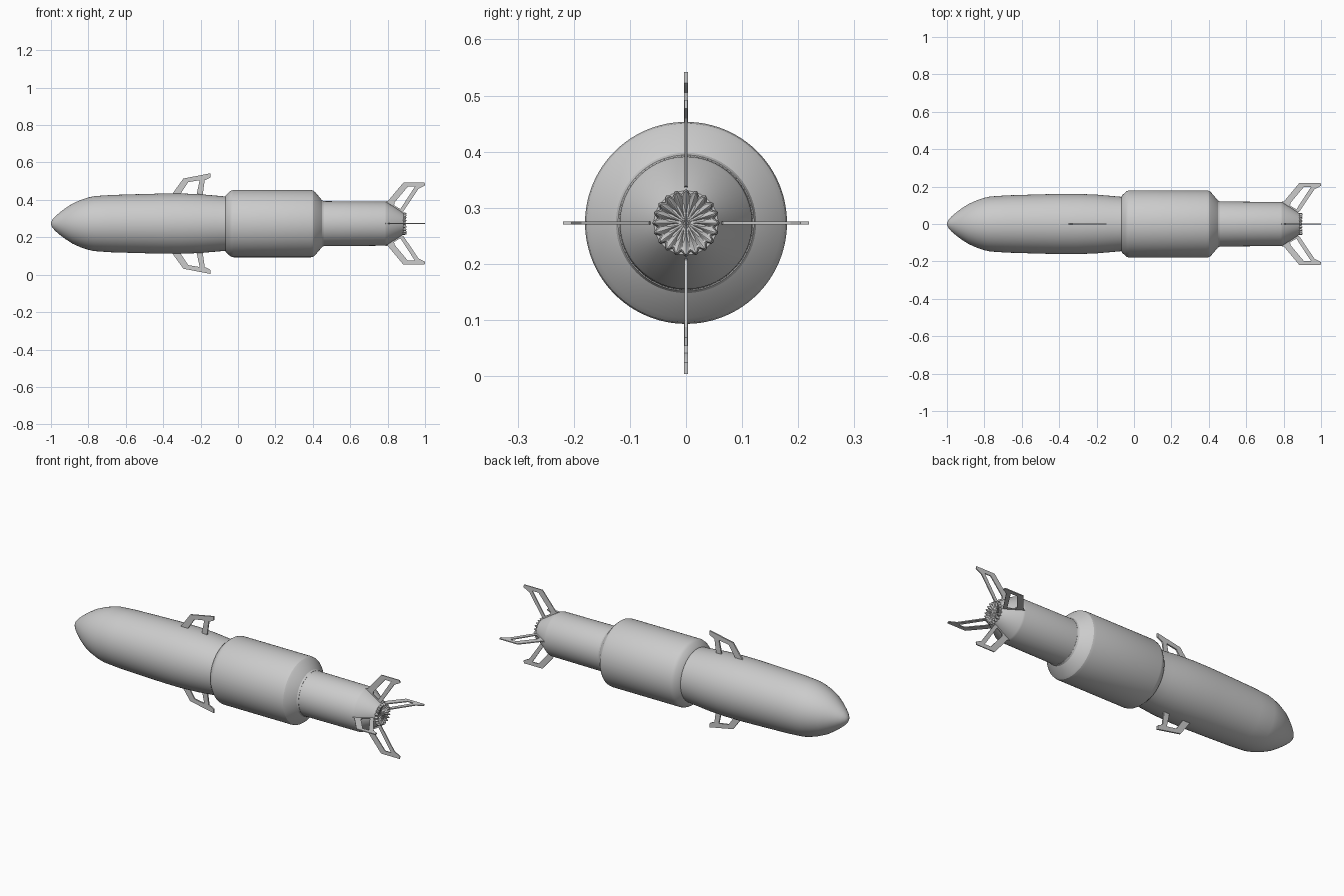
import bpy, bmesh, math
from math import sin, cos, pi

if "Cube" in bpy.data.objects:
    bpy.data.objects.remove(bpy.data.objects["Cube"])

AXIS = 0.273  # height of the long axis


def finish(name, bm, angle=25):
    bmesh.ops.recalc_face_normals(bm, faces=bm.faces)
    me = bpy.data.meshes.new(name)
    bm.to_mesh(me)
    bm.free()
    ob = bpy.data.objects.new(name, me)
    bpy.context.collection.objects.link(ob)
    ob.location.z = AXIS
    bpy.ops.object.select_all(action='DESELECT')
    ob.select_set(True)
    bpy.context.view_layer.objects.active = ob
    bpy.ops.object.shade_smooth_by_angle(angle=math.radians(angle))
    return ob


def lathe(name, profile, n=96, radius=lambda x, r, a: (x, r)):
    """Revolve (x, r) points around the x axis; radius() may ripple them."""
    bm = bmesh.new()
    rings = []
    for x, r in profile:
        if r == 0:
            rings.append([bm.verts.new((x, 0, 0))])
            continue
        ring = []
        for i in range(n):
            a = 2 * pi * i / n
            px, pr = radius(x, r, a)
            ring.append(bm.verts.new((px, pr * cos(a), pr * sin(a))))
        rings.append(ring)
    for p, q in zip(rings, rings[1:]):
        for i in range(n):
            j = (i + 1) % n
            f = [p[i % len(p)], p[j % len(p)], q[j % len(q)], q[i % len(q)]]
            bm.faces.new(list(dict.fromkeys(f)))
    return finish(name, bm)


def fin(name, outline, hole, half, turn):
    """Flat (x, r) plate with a window, turned around the long axis."""
    cu = bpy.data.curves.new(name, 'CURVE')
    cu.dimensions = '2D'
    cu.fill_mode = 'BOTH'
    cu.extrude = half
    for pts in (outline, hole):
        s = cu.splines.new('POLY')
        s.points.add(len(pts) - 1)
        for p, (x, r) in zip(s.points, pts):
            p.co = (x, r, 0, 1)
        s.use_cyclic_u = True
    tmp = bpy.data.objects.new(name + "_curve", cu)
    bpy.context.collection.objects.link(tmp)
    bpy.context.view_layer.update()
    me = bpy.data.meshes.new_from_object(
        tmp.evaluated_get(bpy.context.evaluated_depsgraph_get()))
    bpy.data.objects.remove(tmp)
    bm = bmesh.new()
    bm.from_mesh(me)
    bmesh.ops.remove_doubles(bm, verts=bm.verts, dist=1e-5)
    ob = finish(name, bm)
    ob.rotation_euler.x = pi / 2 + turn


# Nose and forward body
lathe("forward_body", [
    (-1, 0), (-.998, .010), (-.992, .022), (-.978, .038), (-.955, .058),
    (-.925, .081), (-.885, .107), (-.84, .127), (-.80, .140), (-.768, .147),
    (-.68, .153), (-.55, .157), (-.40, .161), (-.30, .161), (-.20, .157),
    (-.12, .150), (-.065, .145), (-.05, .144), (-.05, 0)])

# Wide middle barrel
lathe("middle_barrel", [
    (-.068, 0), (-.068, .146), (-.064, .153), (-.045, .171), (-.036, .177),
    (-.024, .180), (.388, .180), (.402, .177), (.412, .169), (.443, .133),
    (.449, .125), (.458, .121), (.458, 0)])

# Narrow tail section with tapered end
lathe("tail_section", [
    (.44, 0), (.44, .120), (.785, .118), (.795, .115), (.885, .057),
    (.885, 0)])


# Fluted exhaust nozzle with a rippled, dished face
def flutes(x, r, a):
    w = cos(20 * a)
    return x + .004 * w * (r < .054) * min(1, r / .03), r + .004 * w * (r > .05)


lathe("fluted_nozzle", [
    (.865, 0), (.868, .050), (.874, .056), (.892, .056), (.898, .052),
    (.893, .044), (.886, .030), (.884, .012), (.886, 0)], 240, flutes)

# Forward fins, top and bottom
for i in range(2):
    fin(f"forward_fin_{i + 1}",
        [(-.37, .145), (-.352, .158), (-.292, .241), (-.147, .269),
         (-.147, .249), (-.152, .244), (-.178, .232), (-.190, .145)],
        [(-.312, .152), (-.266, .222), (-.205, .232), (-.222, .152)],
        .004, pi * i)

# Tail fins, four around
for i in range(4):
    fin(f"tail_fin_{i + 1}",
        [(.785, .100), (.790, .119), (.802, .121), (.884, .219), (.998, .219),
         (1, .204), (.965, .186), (.884, .066), (.862, .060)],
        [(.835, .098), (.836, .112), (.908, .198), (.946, .198), (.868, .078)],
        .0025, pi / 2 * i)
